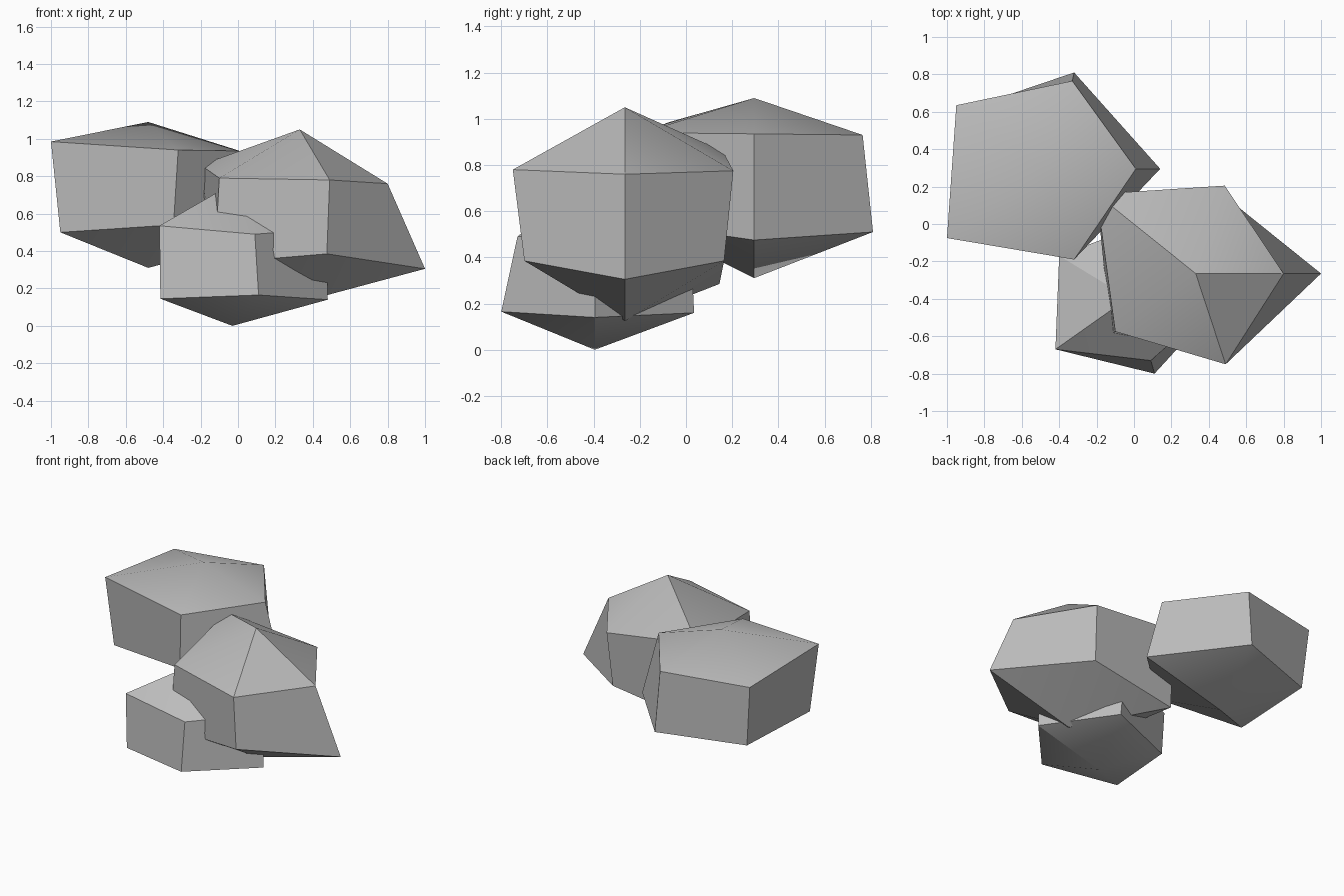
import bpy
import bmesh
import math

cube = bpy.data.objects.get("Cube")
if cube:
    bpy.data.objects.remove(cube, do_unlink=True)

stone = bpy.data.materials.new("stone_grey")
stone.use_nodes = True
GREY = (0.5, 0.5, 0.5, 1)
stone.diffuse_color = GREY
stone.node_tree.nodes["Principled BSDF"].inputs["Base Color"].default_value = GREY


def make_rock(name, top, upper, lower, bottom):
    """Five-sided boulder: two rings capped by a top and a bottom point."""
    bm = bmesh.new()
    peak, foot = bm.verts.new(top), bm.verts.new(bottom)
    high = [bm.verts.new(p) for p in upper]
    low = [bm.verts.new(p) for p in lower]
    count = len(high)
    for i in range(count):
        j = (i + 1) % count
        bm.faces.new((peak, high[i], high[j]))
        bm.faces.new((high[i], low[i], low[j], high[j]))
        bm.faces.new((foot, low[j], low[i]))
    bmesh.ops.recalc_face_normals(bm, faces=bm.faces)
    mesh = bpy.data.meshes.new(name)
    bm.to_mesh(mesh)
    bm.free()
    mesh.materials.append(stone)
    rock = bpy.data.objects.new(name, mesh)
    bpy.context.scene.collection.objects.link(rock)
    # Soften only the shallow creases
    bpy.ops.object.select_all(action="DESELECT")
    rock.select_set(True)
    bpy.context.view_layer.objects.active = rock
    bpy.ops.object.shade_smooth_by_angle(angle=math.radians(30))
    return rock


# Rear boulder
make_rock(
    "rear_rock", (-.48, .295, 1.09),
    [(.01, .295, .935), (-.33, .765, .93), (-.95, .635, .93),
     (-1, -.075, .985), (-.32, -.19, .94)],
    [(.14, .295, .475), (-.32, .81, .51), (-.91, .61, .495),
     (-.95, -.045, .5), (-.345, -.165, .54)],
    (-.48, .295, .31))

# Large front boulder with a pointed side
make_rock(
    "large_rock", (.33, -.265, 1.05),
    [(.8, -.265, .76), (.485, .205, .775), (-.2, .16, .86),
     (-.1, -.575, .79), (.49, -.75, .78)],
    [(1, -.265, .305), (.465, .165, .385), (-.19, .145, .285),
     (-.125, -.59, .335), (.475, -.7, .385)],
    (.33, -.265, .125))

# Small boulder underneath
make_rock(
    "small_rock", (-.03, -.395, .76),
    [(.47, -.395, .52), (.1, .02, .48), (-.4, -.17, .46),
     (-.42, -.67, .535), (.09, -.73, .49)],
    [(.48, -.395, .14), (.14, .035, .16), (-.37, -.16, .14),
     (-.415, -.665, .145), (.11, -.8, .165)],
    (-.03, -.395, 0))
